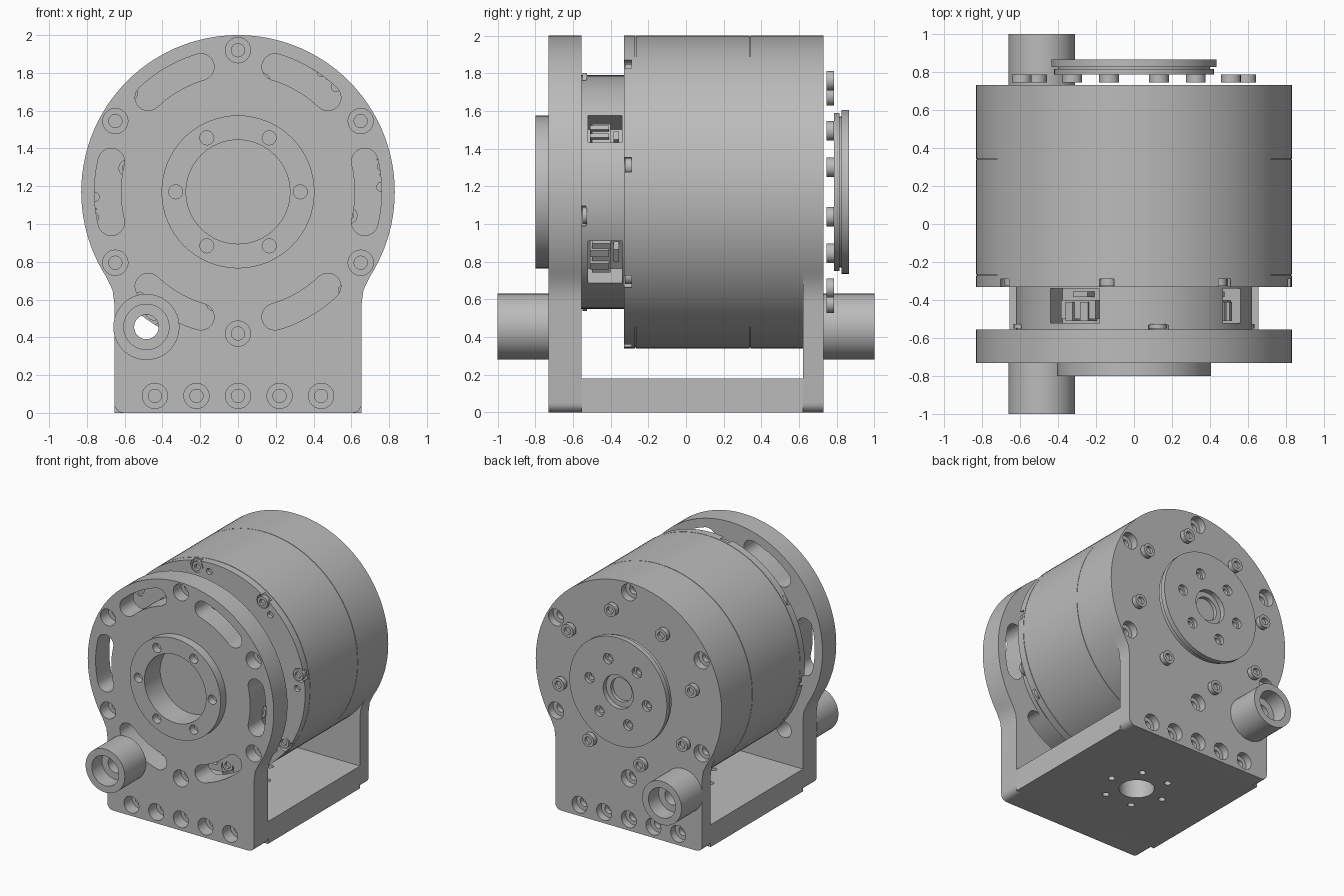
import bpy, bmesh
from math import sin, cos, radians, pi
from mathutils import Matrix, Vector

if "Cube" in bpy.data.objects:
    bpy.data.objects.remove(bpy.data.objects["Cube"])

Z = 1.17      # height of the motor axis
R = 0.83      # motor radius
TUBE = (-0.485, 0.455)

grey = bpy.data.materials.new("machined_grey")
grey.use_nodes = True
grey.diffuse_color = (0.5, 0.5, 0.5, 1)
grey.node_tree.nodes["Principled BSDF"].inputs["Base Color"].default_value = (0.5, 0.5, 0.5, 1)


def polar(r, deg):
    a = radians(deg)
    return r * cos(a), Z + r * sin(a)


def lathe(bm, profile, x=0, z=Z, n=32):
    """Turn (radius, y) points about an axis parallel to y."""
    old = set(bm.verts)
    vs = [bm.verts.new((x + r, y, z)) for r, y in profile]
    es = [bm.edges.new(p) for p in zip(vs, vs[1:])]
    if profile[0][0] > 0:
        es.append(bm.edges.new((vs[-1], vs[0])))
    bmesh.ops.spin(bm, geom=vs + es, cent=(x, 0, z), axis=(0, 1, 0),
                   angle=2 * pi, steps=n, use_duplicate=False)
    new = [v for v in bm.verts if v not in old]
    bmesh.ops.remove_doubles(bm, verts=new, dist=1e-5)


def disc(bm, r, y0, y1, x=0, z=Z, n=32):
    lathe(bm, [(0, y0), (r, y0), (r, y1), (0, y1)], x, z, n)


def prism(bm, outline, y0, y1):
    """Extrude an (x, z) outline along y."""
    face = bm.faces.new([bm.verts.new((x, y0, z)) for x, z in outline])
    ext = bmesh.ops.extrude_face_region(bm, geom=[face])["geom"]
    moved = [v for v in ext if isinstance(v, bmesh.types.BMVert)]
    bmesh.ops.translate(bm, verts=moved, vec=(0, y1 - y0, 0))


def box(bm, r, deg, depth, width, y0, y1):
    """Box at a polar position, turned to face outward."""
    x, z = polar(r, deg)
    m = (Matrix.Translation((x, (y0 + y1) / 2, z)) @ Matrix.Rotation(-radians(deg), 4, 'Y')
         @ Matrix.Diagonal((depth, y1 - y0, width, 1)))
    bmesh.ops.create_cube(bm, size=1, matrix=m)


def counterbore(bm, x, z, face, out, d1, d2, r1=0.067, r2=0.035):
    lathe(bm, [(0, face + out * 0.01), (r1, face + out * 0.01), (r1, face - out * d1),
               (r2, face - out * d1), (r2, face - out * d2), (0, face - out * d2)], x, z, 24)


def bolt(bm, x, z, base, top, r):
    """Socket head bolt."""
    sink = base + (top - base) * 0.4
    lathe(bm, [(0, base), (r, base), (r, top), (r * 0.55, top), (r * 0.55, sink), (0, sink)], x, z, 18)


def make(name, bm, cutter=None):
    bmesh.ops.recalc_face_normals(bm, faces=bm.faces)
    me = bpy.data.meshes.new(name)
    bm.to_mesh(me)
    bm.free()
    ob = bpy.data.objects.new(name, me)
    bpy.context.collection.objects.link(ob)
    if cutter:
        cut = make(name + "_cutter", cutter)
        cut.hide_render = True
        mod = ob.modifiers.new("cut", 'BOOLEAN')
        mod.object, mod.operation, mod.solver = cut, 'DIFFERENCE', 'EXACT'
        deps = bpy.context.evaluated_depsgraph_get()
        ob.data = bpy.data.meshes.new_from_object(ob.evaluated_get(deps))
        ob.modifiers.clear()
        bpy.data.objects.remove(cut)
    ob.data.materials.clear()
    ob.data.materials.append(grey)
    return ob


def plate_outline():
    half = [polar(R, a) for a in range(90, -36, -3)]
    half += [(0.664, 0.65), (0.655, 0.58)]
    half += [(0.605 + 0.05 * cos(t * pi / 8), 0.05 - 0.05 * sin(t * pi / 8)) for t in range(5)]
    return half + [(-x, z) for x, z in reversed(half[1:])]


def slot_outline(mid, r=0.69, w=0.07, h=13.5):
    pts = [polar(r + w, mid + h * (t / 5 - 1)) for t in range(11)]
    for end, start, steps in ((mid + h, mid + h, 1), (mid - h, mid - h + 180, 1)):
        cx, cz = polar(r, end)
        arc = [(cx + w * cos(radians(start + s * 18)), cz + w * sin(radians(start + s * 18)))
               for s in range(1, 10)]
        if end > mid:
            pts += arc + [polar(r - w, mid + h * (1 - t / 5)) for t in range(11)]
        else:
            pts += arc
    return pts


def plate_holes(bm, face, out, d1, d2):
    for a in range(30, 390, 60):
        counterbore(bm, *polar(0.75, a), face, out, d1, d2)
    for i in range(-2, 3):
        counterbore(bm, i * 0.22, 0.09, face, out, d1, d2)


# Front plate with raised mounting ring and curved slots
bm, cut = bmesh.new(), bmesh.new()
prism(bm, plate_outline(), -0.73, -0.555)
for a in range(0, 360, 60):
    prism(cut, slot_outline(a), -0.75, -0.53)
plate_holes(cut, -0.73, -1, 0.1, 0.15)
disc(cut, 0.275, -0.75, -0.6, n=64)
disc(cut, 0.065, -0.75, -0.53, *TUBE)
make("front_plate", bm, cut)

bm, cut = bmesh.new(), bmesh.new()
lathe(bm, [(0.275, -0.73), (0.275, -0.8), (0.405, -0.8), (0.405, -0.73)], n=64)
for a in range(0, 360, 60):
    disc(cut, 0.037, -0.82, -0.74, *polar(0.33, a), 20)
make("mounting_ring", bm, cut)

# Back plate
bm, cut = bmesh.new(), bmesh.new()
prism(bm, plate_outline(), 0.62, 0.73)
plate_holes(cut, 0.73, 1, 0.06, 0.1)
disc(cut, 0.065, 0.6, 0.75, *TUBE)
make("back_plate", bm, cut)

# Side tubes with stepped bores
for name, s, face in (("front_tube", -1, 0.73), ("back_tube", 1, 0.73)):
    bm = bmesh.new()
    lathe(bm, [(r, s * y) for r, y in ((0.175, face), (0.175, 1), (0.12, 1), (0.12, 0.87),
                                       (0.065, 0.87), (0.065, face))], *TUBE, 48)
    make(name, bm)

# Base plate between the two uprights
bm, cut = bmesh.new(), bmesh.new()
prism(bm, [(-0.655, 0), (0.655, 0), (0.655, 0.18), (-0.655, 0.18)], -0.555, 0.62)
for i in range(7):
    x, y, r = (0, 0.03, 0.13) if i == 6 else (0.24 * cos(i * pi / 3), 0.03 + 0.24 * sin(i * pi / 3), 0.025)
    bmesh.ops.create_cone(cut, cap_ends=True, segments=32, radius1=r, radius2=r, depth=0.4,
                          matrix=Matrix.Translation((x, y, 0.09)))
make("base_plate", bm, cut)

# Motor housing in two sections with fine seams
bm = bmesh.new()
lathe(bm, [(0, -0.27), (R - 0.004, -0.27), (R - 0.004, -0.266), (R, -0.266), (R, 0.338),
           (R - 0.004, 0.338), (R - 0.004, 0.342), (R, 0.342), (R, 0.62), (0, 0.62)], n=120)
make("motor_housing", bm)

# Front rim with notched bolts
bm, cut, bolts = bmesh.new(), bmesh.new(), bmesh.new()
disc(bm, R, -0.33, -0.27, n=120)
for a in range(10, 370, 45):
    disc(cut, 0.055, -0.35, -0.29, *polar(0.79, a), 20)
    bolt(bolts, *polar(0.775, a), -0.29, -0.325, 0.046)
    disc(cut, 0.025, -0.35, -0.3, *polar(0.76, a - 8), 16)
make("front_rim", bm, cut)
make("rim_bolts", bolts)

# Hub behind the front plate, with recessed sockets
bm, cut, plugs = bmesh.new(), bmesh.new(), bmesh.new()
disc(bm, 0.62, -0.555, -0.33, n=96)
for a, w in ((33, 0.17), (-38, 0.28), (121, 0.3)):
    box(cut, 0.6, a, 0.24, w, -0.52, -0.34)
    box(plugs, 0.51, a, 0.12, w * 0.7, -0.5, -0.4)
    for s in (-1, 1):
        box(plugs, 0.51, a + s * w * 15, 0.16, w * 0.15, -0.51, -0.41)
    box(plugs, 0.5, a, 0.1, w * 0.3, -0.385, -0.355)
for a in range(-12, 348, 90):
    disc(cut, 0.055, -0.57, -0.53, *polar(0.61, a), 20)
    bolt(plugs, *polar(0.6, a), -0.525, -0.55, 0.046)
make("front_hub", bm, cut)
make("hub_sockets", plugs)

# Back cover with notched bolts and small holes
bm, cut, bolts = bmesh.new(), bmesh.new(), bmesh.new()
disc(bm, 0.67, 0.73, 0.785, n=96)
for i in range(8):
    a = 32.5 + i * 45
    disc(cut, 0.065, 0.745, 0.8, *polar(0.615, a), 24)
    box(cut, 0.67, a, 0.1, 0.13, 0.745, 0.8)
    bolt(bolts, *polar(0.605, a), 0.745, 0.785, 0.052)
    for off in (15, 23, 31):
        if off == 23 or i % 2:
            disc(cut, 0.028, 0.75, 0.8, *polar(0.575, a + off), 16)
make("back_cover", bm, cut)
make("cover_bolts", bolts)

# Output flange
bm, cut = bmesh.new(), bmesh.new()
lathe(bm, [(0, 0.785), (0.42, 0.785), (0.42, 0.815), (0.4, 0.815), (0.4, 0.825),
           (0.435, 0.825), (0.435, 0.865), (0, 0.865)], n=80)
counterbore(cut, 0, Z, 0.865, 1, 0.04, 0.07, 0.135, 0.095)
for a in range(10, 370, 60):
    counterbore(cut, *polar(0.26, a), 0.865, 1, 0.03, 0.06, 0.042, 0.025)
make("output_flange", bm, cut)

# Smooth round walls, keep edges sharp
for ob in bpy.context.collection.objects:
    if ob.type == 'MESH' and grey.name in ob.data.materials:
        ob.select_set(True)
        bpy.context.view_layer.objects.active = ob
bpy.ops.object.shade_smooth_by_angle(angle=radians(30))
